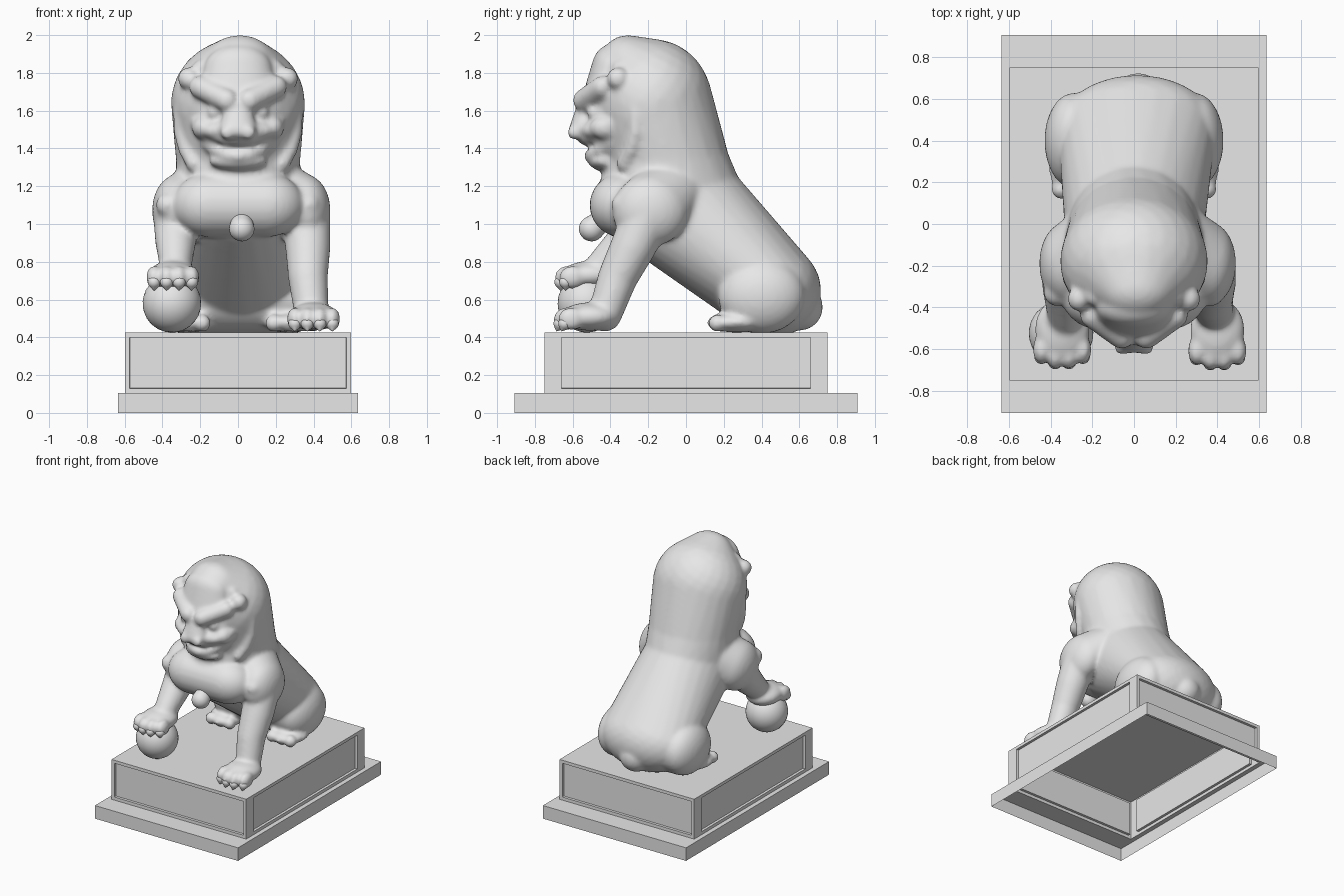
import bpy, bmesh, math
from mathutils import Vector, Euler

old_cube = bpy.data.objects.get("Cube")
if old_cube:
    bpy.data.objects.remove(old_cube)

grey = (.8, .8, .8, 1)
stone = bpy.data.materials.new("grey_stone")
stone.use_nodes = True
stone.diffuse_color = grey
stone.node_tree.nodes["Principled BSDF"].inputs["Base Color"].default_value = grey

# Evenly spread points on a unit sphere, shared by every rounded form
POINT_COUNT = 300
GOLDEN_ANGLE = math.pi * (3 - math.sqrt(5))
SPHERE = []
for index in range(POINT_COUNT):
    height = (index + .5) / POINT_COUNT * 2 - 1
    ring = math.sqrt(1 - height * height)
    turn = GOLDEN_ANGLE * index
    SPHERE.append(Vector((ring * math.cos(turn), ring * math.sin(turn), height)))


def ball(center, radii, tilt=0):
    """Points of an ellipsoid, optionally tilted sideways."""
    if not isinstance(radii, tuple):
        radii = (radii, radii, radii)
    rotation = Euler((0, tilt, 0)).to_matrix()
    return [Vector(center) + rotation @ (p * Vector(radii)) for p in SPHERE]


def mirrored(points):
    return [Vector((-p.x, p.y, p.z)) for p in points]


def hull(bm, *balls):
    """Wrap one or more balls in a single tight skin."""
    verts = [bm.verts.new(point) for points in balls for point in points]
    result = bmesh.ops.convex_hull(bm, input=verts)
    loose = {item for key in ("geom_interior", "geom_unused") for item in result[key]
             if isinstance(item, bmesh.types.BMVert)}
    bmesh.ops.delete(bm, geom=list(loose), context='VERTS')


def twin(bm, *balls):
    """Build a skin on the left and its mirror image on the right."""
    hull(bm, *balls)
    hull(bm, *[mirrored(points) for points in balls])


def limb(bm, *balls, build=hull):
    """Chain of skins from each ball to the next."""
    for upper, lower in zip(balls, balls[1:]):
        build(bm, upper, lower)


def paw(bm, claws, center, claw_direction):
    """Pad with four toes, each ending in a claw."""
    center = Vector(center)
    hull(bm, ball(center, (.132, .155, .075)))
    for step in (-1.5, -.5, .5, 1.5):
        toe = center + Vector((step * .066, abs(step) * .025 - .135, -.012))
        hull(bm, ball(toe, (.042, .07, .062)))
        root = toe + Vector((0, -.035, -.025))
        tip = root + Vector(claw_direction) * .04
        hull(claws, ball(root, .034), ball(tip, .005))


def finish(bm, name, smooth=True):
    """Turn the working mesh into a named stone object."""
    for face in bm.faces:
        face.smooth = smooth
    mesh = bpy.data.meshes.new(name)
    bm.to_mesh(mesh)
    bm.free()
    mesh.materials.append(stone)
    obj = bpy.data.objects.new(name, mesh)
    bpy.context.scene.collection.objects.link(obj)
    return obj


# Plinth: open-bottomed shell with a stepped foot
bm = bmesh.new()
foot, block = (.635, .907), (.598, .75)
foot_top, block_top = .105, .425
loops = []
for (width, depth), level in ((foot, 0), (foot, foot_top), (block, foot_top), (block, block_top)):
    corners = ((-width, -depth), (width, -depth), (width, depth), (-width, depth))
    loops.append([bm.verts.new((x, y, level)) for x, y in corners])
for low, high in zip(loops, loops[1:]):
    for side in range(4):
        after = (side + 1) % 4
        bm.faces.new((low[side], low[after], high[after], high[side]))
bm.faces.new(loops[-1])

# Recessed panels inside a flat frame, with wider posts on the long sides
bm.normal_update()
panels = [face for face in bm.faces
          if abs(face.normal.z) < .1 and face.calc_center_median().z > foot_top]
bmesh.ops.inset_individual(bm, faces=panels, thickness=.035)
for panel in panels:
    if abs(panel.normal.x) > .5:
        for vert in panel.verts:
            vert.co.y = math.copysign(.66, vert.co.y)
bmesh.ops.inset_individual(bm, faces=panels, thickness=.001, depth=-.02)
finish(bm, "plinth", smooth=False)

# Lion trunk: head flows through the neck and chest down to the rump
bm = bmesh.new()
claws = bmesh.new()
chest = ball((0, -.08, 1.12), (.33, .39, .3))
neck = ball((0, -.1, 1.34), (.33, .33, .18))
mane = ball((0, -.18, 1.64), (.355, .32, .34))
crown = ball((.01, -.31, 1.84), (.19, .15, .16))
rump = ball((.015, .455, .65), (.38, .26, .25))
limb(bm, crown, mane, neck, chest, rump)

# Haunches, tail stub and hind feet with soft toes
haunch = ball((.29, .4, .62), (.14, .23, .2))
hull(bm, haunch, mirrored(haunch))
hull(bm, ball((.02, .6, .56), .125))
twin(bm, ball((.27, .27, .48), (.14, .16, .055)))
for step in (-1, 0, 1):
    twin(bm, ball((.27 + step * .08, .165, .475), .047))

# Shoulders sloping up into the neck, and a broad chest
for center in ((.36, -.19, 1.07), (-.325, -.19, 1.07)):
    collar = ball((center[0] * .55, -.08, 1.2), (.13, .2, .15))
    hull(bm, ball(center, (.13, .2, .19)), collar)
breast = ball((.15, -.34, 1.1), (.2, .17, .17))
hull(bm, breast, mirrored(breast))
twin(bm, ball((.37, -.33, 1.1), .065))

# Left foreleg planted, right foreleg raised onto the ball
limb(bm, ball((.36, -.2, 1.05), .13), ball((.37, -.28, .88), .12),
     ball((.37, -.36, .72), .105), ball((.39, -.43, .52), .09))
limb(bm, ball((-.325, -.2, 1.05), .125), ball((-.33, -.3, .92), .11),
     ball((-.33, -.47, .755), .08))
paw(bm, claws, center=(.4, -.51, .51), claw_direction=(0, -.4, -.9))
paw(bm, claws, center=(-.345, -.505, .73), claw_direction=(0, 0, -1))

# Mane fold beside the face
rim = []
for degrees in range(-40, 60, 15):
    across, up = math.cos(math.radians(degrees)), math.sin(math.radians(degrees))
    rim.append(ball((across * .3, -.26 - up * up * .15, 1.55 + up * .36), .045))
limb(bm, *rim, build=twin)

# Face: skull and forehead
hull(bm, ball((0, -.36, 1.54), (.235, .17, .25)))
hull(bm, ball((0, -.4, 1.82), (.18, .1, .13)), ball((0, -.43, 1.7), (.2, .11, .08)))

# Heavy brows sweeping up to side tufts, over sunken eyes and cheeks
twin(bm, ball((.06, -.54, 1.655), .06), ball((.2, -.44, 1.725), .06))
twin(bm, ball((.26, -.36, 1.77), .06))
twin(bm, ball((.12, -.48, 1.59), .045))
twin(bm, ball((.18, -.42, 1.51), (.065, .09, .065)))

# Broad muzzle, nose and nostrils
hull(bm, ball((0, -.48, 1.495), (.2, .09, .065)))
hull(bm, ball((0, -.52, 1.61), (.07, .06, .07)), ball((0, -.56, 1.5), (.1, .06, .055)))
twin(bm, ball((.055, -.59, 1.485), .04))

# Grinning lips curve up and back toward the cheeks, above the chin
for half_width, front, level, thickness in ((.21, -.53, 1.455, .042), (.18, -.51, 1.36, .032)):
    lip = []
    for step in range(-3, 4):
        across = step / 3
        curve = across * across
        lip.append(ball((across * half_width, front + curve * .13, level + curve * .075),
                        thickness))
    limb(bm, *lip)
hull(bm, ball((0, -.43, 1.335), (.155, .09, .055)))

# Fuse the overlapping forms into one carved surface
lion = finish(bm, "lion_body")
fuse = lion.modifiers.new("fuse", 'REMESH')
fuse.mode = 'VOXEL'
fuse.voxel_size = .014
fuse.use_smooth_shade = True
soften = lion.modifiers.new("soften", 'SMOOTH')
soften.factor = .5
soften.iterations = 9
finish(claws, "front_claws")

# Ball under the raised paw
bm = bmesh.new()
hull(bm, ball((-.35, -.525, .58), .155))
finish(bm, "ball")

# Bell on the chest
bm = bmesh.new()
hull(bm, ball((.02, -.5, .975), .067), ball((.02, -.47, 1.0), .06))
finish(bm, "chest_bell")
